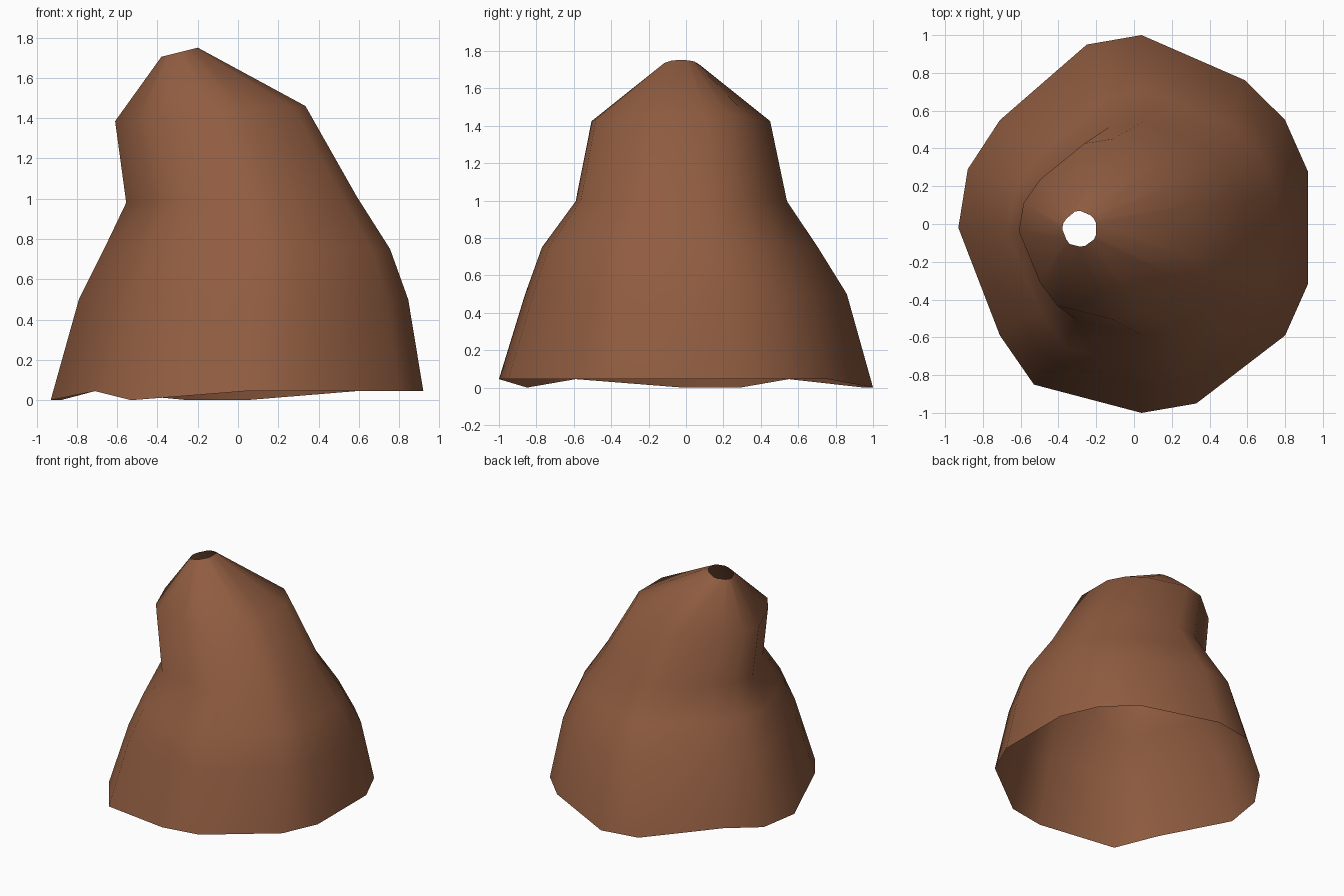
import bpy
import bmesh

cube = bpy.data.objects.get("Cube")
if cube:
    bpy.data.objects.remove(cube, do_unlink=True)

# One earthy brown for the whole shell
brown = bpy.data.materials.new("earth_brown")
brown.use_nodes = True
colour = (0.28, 0.108, 0.052, 1)
brown.diffuse_color = colour
bsdf = next(n for n in brown.node_tree.nodes if n.type == "BSDF_PRINCIPLED")
bsdf.inputs["Base Color"].default_value = colour
bsdf.inputs["Roughness"].default_value = 0.9

# Irregular footprint, counter-clockwise: x, y and height of the ragged rim
footprint = [
    (0.92, -0.32, 0.045), (0.92, 0.28, 0.045), (0.80, 0.55, 0.045),
    (0.59, 0.76, 0.045), (0.04, 1.0, 0), (-0.25, 0.95, 0),
    (-0.71, 0.55, 0.045), (-0.88, 0.29, 0), (-0.93, -0.02, 0),
    (-0.71, -0.59, 0.045), (-0.53, -0.85, 0), (0.04, -1.0, 0.045),
    (0.33, -0.95, 0.045), (0.80, -0.59, 0.045),
]

# Rings above the rim: x range, y range, height at the -x and +x ends
rings = [
    (-0.79, 0.845, -0.86, 0.86, 0.50, 0.50),
    (-0.665, 0.755, -0.77, 0.705, 0.75, 0.75),
    (-0.555, 0.59, -0.59, 0.54, 0.98, 1.01),
    (-0.61, 0.335, -0.505, 0.45, 1.385, 1.46),
    (-0.38, -0.20, -0.12, 0.07, 1.705, 1.75),
]


def ring_point(ring, x, y):
    """Fit a footprint point into the bounds of a tilted ring."""
    x0, x1, y0, y1, z0, z1 = ring
    u, v = (x + 0.93) / 1.85, (y + 1) / 2
    return (x0 + u * (x1 - x0), y0 + v * (y1 - y0), z0 + u * (z1 - z0))


# Loft the rings into a shell that is open at the rim and at the vent
bm = bmesh.new()
loops = [[bm.verts.new(p) for p in footprint]]
for ring in rings:
    loops.append([bm.verts.new(ring_point(ring, x, y)) for x, y, _ in footprint])
count = len(footprint)
for low, high in zip(loops, loops[1:]):
    for i in range(count):
        j = (i + 1) % count
        face = bm.faces.new((low[i], low[j], high[j], high[i]))
        face.smooth = True

mesh = bpy.data.meshes.new("mound_shell")
bm.to_mesh(mesh)
bm.free()
mesh.materials.append(brown)
shell = bpy.data.objects.new("mound_shell", mesh)
bpy.context.collection.objects.link(shell)
